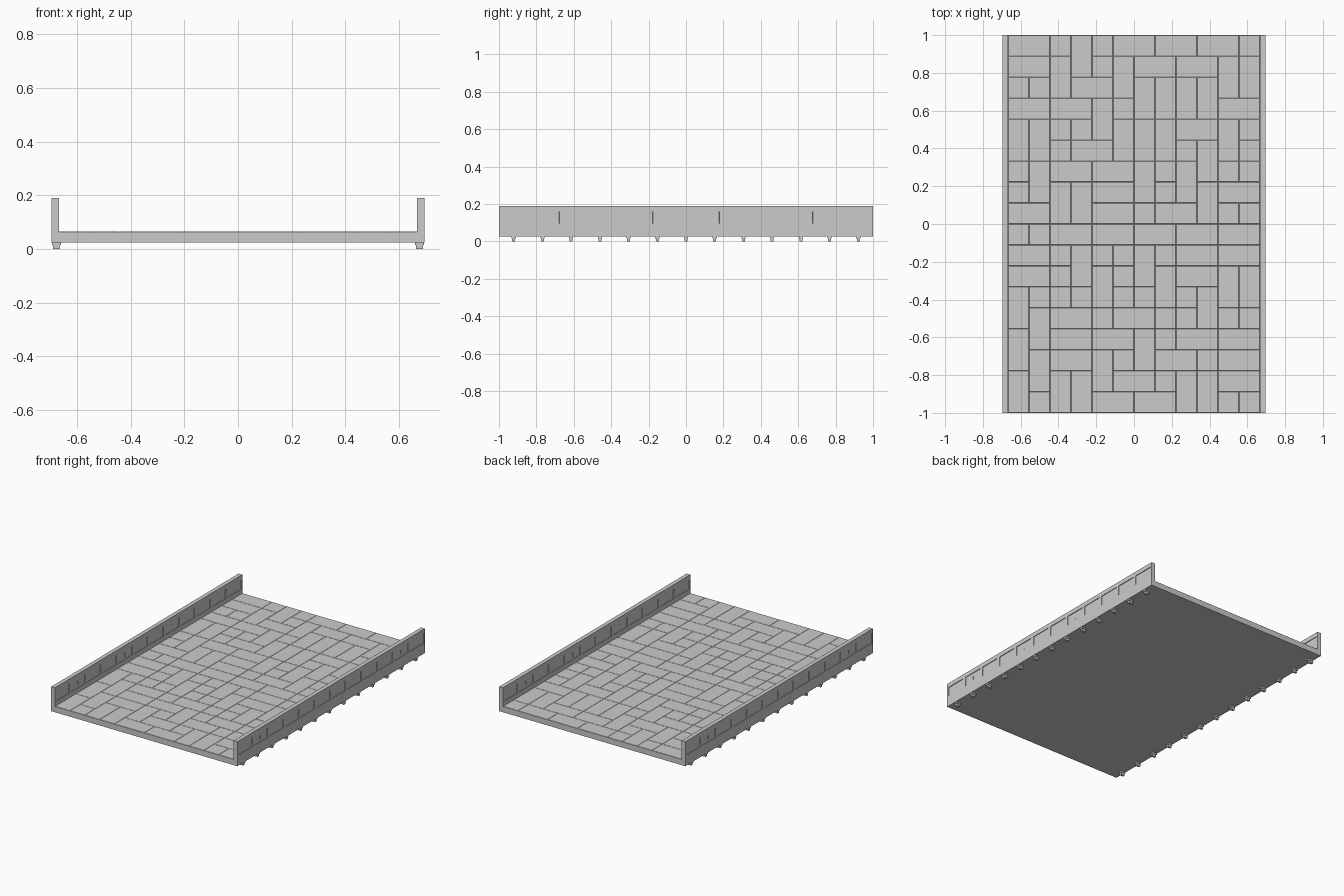
import bpy, bmesh, random
from mathutils import Vector

if "Cube" in bpy.data.objects:
    bpy.data.objects.remove(bpy.data.objects["Cube"])

random.seed(4)
XI, XO = 0.667, 0.695            # inner and outer face of the parapets
Z0, ZF, ZT = 0.025, 0.065, 0.19  # underside, floor, parapet top
GROOVE = 0.0015


def finish(bm, name):
    bmesh.ops.recalc_face_normals(bm, faces=bm.faces)
    me = bpy.data.meshes.new(name)
    bm.to_mesh(me)
    bm.free()
    ob = bpy.data.objects.new(name, me)
    bpy.context.collection.objects.link(ob)
    return ob


def add_box(bm, x0, x1, y0, y1, z0, z1):
    vs = bmesh.ops.create_cube(bm, size=1)["verts"]
    for v in vs:
        v.co = Vector((x0 + (v.co.x + 0.5) * (x1 - x0),
                       y0 + (v.co.y + 0.5) * (y1 - y0),
                       z0 + (v.co.z + 0.5) * (z1 - z0)))


# Deck: a grid whose cells are randomly merged into larger paving slabs
def build_deck():
    bm = bmesh.new()
    bmesh.ops.create_grid(bm, x_segments=12, y_segments=18, size=1)
    for v in bm.verts:
        v.co = Vector((v.co.x * XI, v.co.y, ZF - GROOVE))
    used, merge = set(), []
    edges = [e for e in bm.edges if len(e.link_faces) == 2]
    random.shuffle(edges)
    for e in edges[:int(len(edges) * 0.6)]:
        if not used.intersection(e.link_faces):
            used.update(e.link_faces)
            merge.append(e)
    bmesh.ops.dissolve_edges(bm, edges=merge, use_verts=False)
    slabs = list(bm.faces)

    # sides and underside
    rim = [e for e in bm.edges if e.is_boundary]
    geom = bmesh.ops.extrude_edge_only(bm, edges=rim)["geom"]
    for v in [g for g in geom if isinstance(g, bmesh.types.BMVert)]:
        v.co.z = Z0
    bmesh.ops.contextual_create(
        bm, geom=[g for g in geom if isinstance(g, bmesh.types.BMEdge)])
    bmesh.ops.recalc_face_normals(bm, faces=bm.faces)

    # slabs stand just proud of their joints
    bmesh.ops.inset_individual(bm, faces=slabs, thickness=0.0015,
                               depth=GROOVE, use_even_offset=True)
    finish(bm, "paved_deck")


# Parapet: long wall with twelve sunken panels on both faces
def build_parapet(side, name):
    bm = bmesh.new()
    x0, x1 = sorted((side * XI, side * XO))
    add_box(bm, x0, x1, -1, 1, Z0, ZT)
    pitch, half = 2 / 12, 0.0725
    centres = [-1 + pitch * (i + 0.5) for i in range(12)]
    cuts = [((0, c + s * half, 0), (0, 1, 0)) for c in centres for s in (-1, 1)]
    cuts += [((0, 0, z), (0, 0, 1)) for z in (0.095, 0.16)]
    for co, no in cuts:
        bmesh.ops.bisect_plane(bm, geom=bm.verts[:] + bm.edges[:] + bm.faces[:],
                               plane_co=co, plane_no=no)
    bmesh.ops.recalc_face_normals(bm, faces=bm.faces)
    panels = []
    for f in bm.faces:
        c = f.calc_center_median()
        if (abs(f.normal.x) > 0.9 and 0.095 < c.z < 0.16
                and min(abs(c.y - k) for k in centres) < 0.01):
            panels.append(f)
    bmesh.ops.inset_individual(bm, faces=panels, thickness=0.0005, depth=-0.004)
    finish(bm, name)


# Corbels: stepped blocks under each edge
def build_corbels(side, name):
    bm = bmesh.new()
    for i in range(13):
        y = (i - 6) * 0.1535
        for xa, xb, hw, z0, z1 in ((0.662, 0.689, 0.008, 0.0, 0.015),
                                   (0.659, 0.693, 0.011, 0.015, Z0)):
            xs = sorted((side * xa, side * xb))
            add_box(bm, xs[0], xs[1], y - hw, y + hw, z0, z1)
    finish(bm, name)


# Joint strips in the panels where wall sections meet
def build_joints(side, name):
    bm = bmesh.new()
    for y in (-0.75, -0.25, 0.25, 0.75):
        for x in (XI + 0.0035, XO - 0.0035):
            add_box(bm, side * x - 0.001, side * x + 0.001,
                    y - 0.0015, y + 0.0015, 0.112, 0.14)
    finish(bm, name)


build_deck()
for side, label in ((-1, "left"), (1, "right")):
    build_parapet(side, label + "_parapet")
    build_corbels(side, label + "_corbels")
    build_joints(side, label + "_panel_joints")
